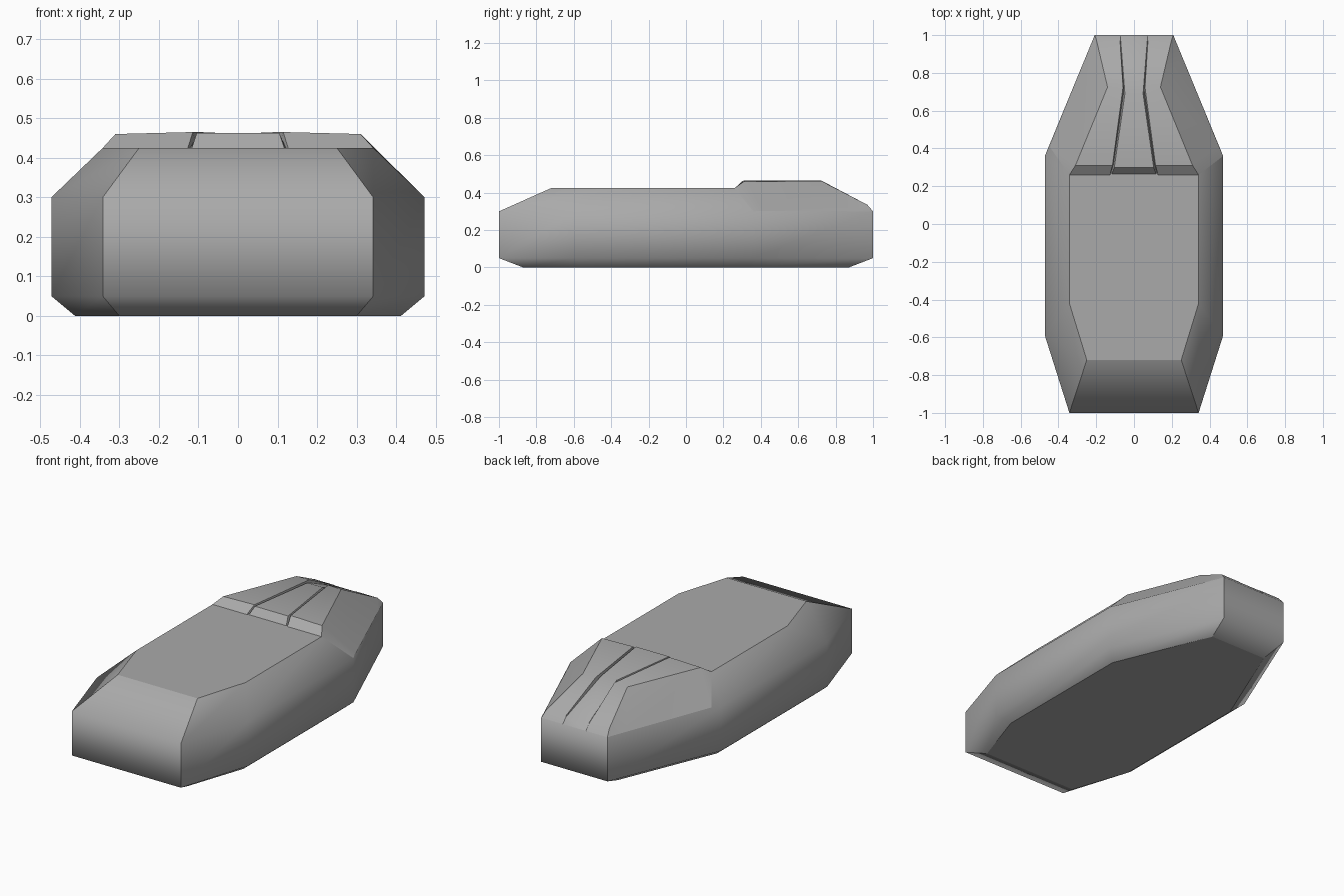
import bpy
import bmesh
import math

cube = bpy.data.objects.get("Cube")
if cube:
    bpy.data.objects.remove(cube, do_unlink=True)

GREY = (0.40, 0.40, 0.40, 1)
mat = bpy.data.materials.new("plain grey")
mat.use_nodes = True
mat.diffuse_color = GREY
bsdf = next(n for n in mat.node_tree.nodes if n.type == 'BSDF_PRINCIPLED')
bsdf.inputs["Base Color"].default_value = GREY


def finish(name, bm):
    """Turn a bmesh into a smooth shaded object in the scene."""
    for f in bm.faces:
        f.smooth = True
    mesh = bpy.data.meshes.new(name)
    bm.to_mesh(mesh)
    bm.free()
    mesh.materials.append(mat)
    obj = bpy.data.objects.new(name, mesh)
    bpy.context.collection.objects.link(obj)
    return obj


def mirrored(half):
    """Points on the +x side followed by their mirror images in reverse."""
    return half + [(-p[0], *p[1:]) for p in reversed(half)]


# Hull: four outlines, front to back on the left side, lofted upwards
waist = [(0.342, -1), (0.472, -0.59), (0.472, 0.36), (0.208, 1)]
base = [(0.30, -0.87), (0.412, -0.54), (0.412, 0.31), (0.18, 0.87)]
deck = [(0.25, -0.72), (0.342, -0.42), (0.342, 0.26), (0.12, 0.68)]
layers = [(base, 0), (waist, 0.05), (waist, 0.30), (deck, 0.425)]

bm = bmesh.new()
loops = [[bm.verts.new((x, y, z)) for x, y in mirrored(half)] for half, z in layers]
n = len(loops[0])
for low, high in zip(loops, loops[1:]):
    for i in range(n):
        j = (i + 1) % n
        bm.faces.new((low[i], low[j], high[j], high[i]))
bm.faces.new(list(reversed(loops[0])))
bm.faces.new(loops[-1])

# Crisp rims around floor and deck, and crisp upright corners at both ends
for rim in (loops[0], loops[-1]):
    for i in range(n):
        bm.edges.get((rim[i], rim[(i + 1) % n])).smooth = False
for low, high in zip(loops, loops[1:]):
    for i in (0, 3, 4, 7):
        bm.edges.get((low[i], high[i])).smooth = False
finish("hull", bm)

# Raised rear cover: rows run backwards, columns run from the left foot to
# the shoulder, then over the outer lip, bottom and inner lip of a groove
rows = [
    [(0.472, 0.36, 0.30), (0.342, 0.26, 0.425), (0.127, 0.26, 0.425),
     (0.121, 0.275, 0.425), (0.117, 0.265, 0.425)],
    [(0.45, 0.41, 0.30), (0.31, 0.31, 0.46), (0.114, 0.31, 0.465),
     (0.109, 0.315, 0.445), (0.104, 0.30, 0.463)],
    [(0.253, 0.89, 0.30), (0.14, 0.725, 0.462), (0.058, 0.725, 0.464),
     (0.053, 0.71, 0.445), (0.048, 0.69, 0.462)],
    [(0.212, 0.99, 0.30), (0.198, 0.97, 0.335), (0.074, 0.97, 0.335),
     (0.072, 0.97, 0.331), (0.070, 0.97, 0.333)],
    [(0.208, 1, 0.30), (0.207, 1, 0.30), (0.075, 1, 0.30),
     (0.073, 1, 0.30), (0.071, 1, 0.30)],
]
bm = bmesh.new()
grid = [[bm.verts.new(p) for p in mirrored(half)] for half in rows]
for front, back in zip(grid, grid[1:]):
    for c in range(len(front) - 1):
        bm.faces.new((front[c], back[c], back[c + 1], front[c + 1]))
cover = finish("rear_cover", bm)
cover.data.set_sharp_from_angle(angle=math.radians(30))
